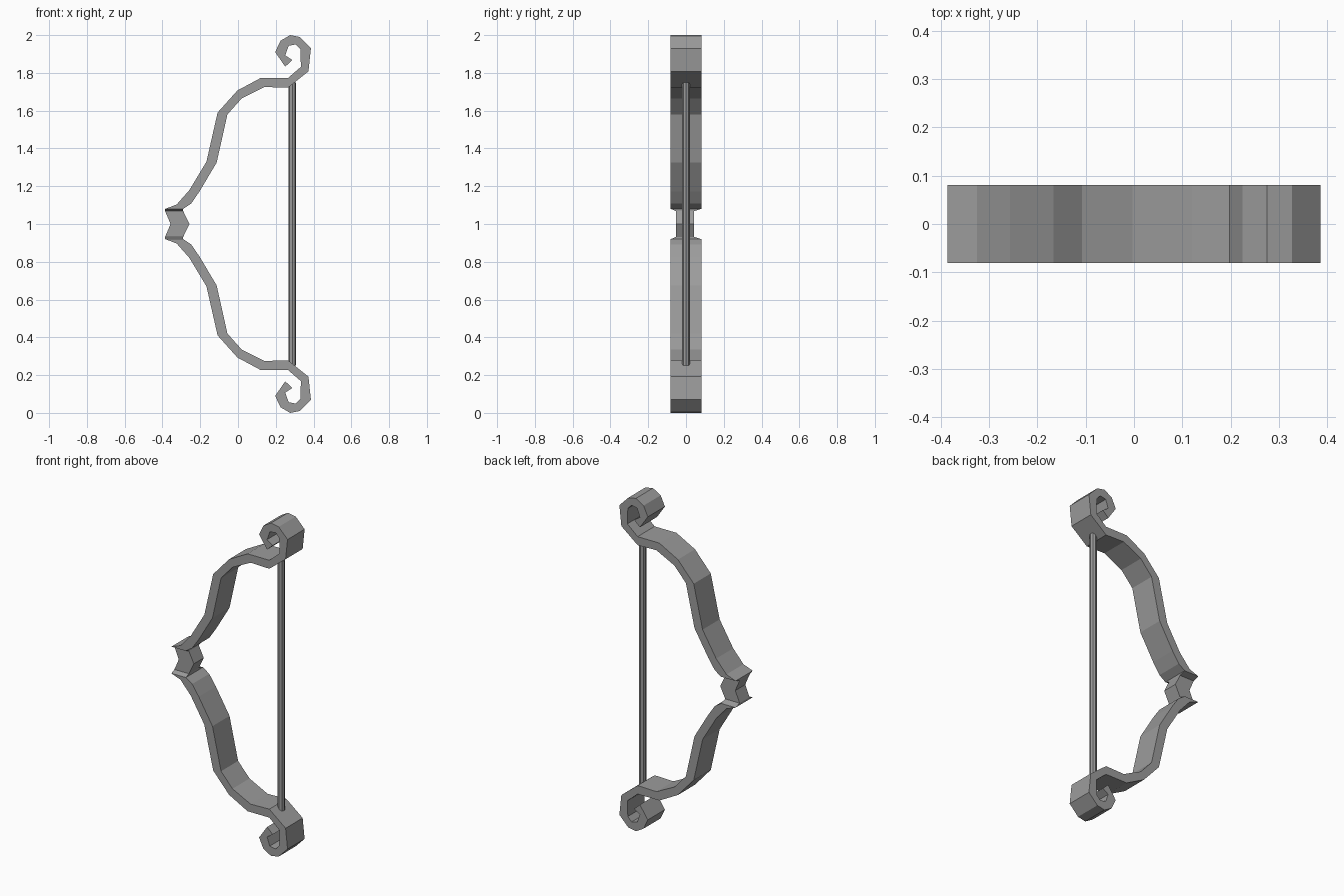
import bpy, bmesh

if "Cube" in bpy.data.objects:
    bpy.data.objects.remove(bpy.data.objects["Cube"])

grey = bpy.data.materials.new("grey")
grey.diffuse_color = (0.33, 0.33, 0.33, 1)
grey.use_nodes = True
grey.node_tree.nodes["Principled BSDF"].inputs["Base Color"].default_value = grey.diffuse_color

DEPTH = 0.081   # half depth of the limbs


def finish(bm, name):
    bmesh.ops.recalc_face_normals(bm, faces=bm.faces)
    mesh = bpy.data.meshes.new(name)
    bm.to_mesh(mesh)
    bm.free()
    mesh.materials.append(grey)
    obj = bpy.data.objects.new(name, mesh)
    bpy.context.collection.objects.link(obj)
    return obj


# Limb profile (x, z): outer edge from grip to curl, then spiral, then inner edge
LIMB = [
    (-0.386, 1.08), (-0.325, 1.103), (-0.257, 1.18), (-0.167, 1.33),
    (-0.108, 1.59), (-0.003, 1.707), (0.12, 1.773), (0.265, 1.773),
    (0.333, 1.832), (0.330, 1.925), (0.305, 1.951), (0.268, 1.943),
    (0.250, 1.893), (0.288, 1.868), (0.250, 1.833), (0.197, 1.91),
    (0.225, 1.97), (0.276, 2.0), (0.327, 1.99), (0.386, 1.93),
    (0.373, 1.808), (0.265, 1.722), (0.14, 1.725), (0.02, 1.665),
    (-0.056, 1.58), (-0.113, 1.325), (-0.204, 1.172), (-0.248, 1.108),
    (-0.29, 1.08),
]


def limb(name, flip):
    bm = bmesh.new()
    verts = [bm.verts.new((x, -DEPTH, 2 - z if flip else z)) for x, z in LIMB]
    face = bm.faces.new(verts)
    ext = bmesh.ops.extrude_face_region(bm, geom=[face])
    moved = [g for g in ext["geom"] if isinstance(g, bmesh.types.BMVert)]
    bmesh.ops.translate(bm, verts=moved, vec=(0, 2 * DEPTH, 0))
    return finish(bm, name)


limb("upper_limb", False)
limb("lower_limb", True)

# Grip: stacked rectangles (z, x0, x1, y0, y1), narrow between the limb ends
LAYERS = [
    (0.92, -0.386, -0.29, -DEPTH, DEPTH),
    (0.932, -0.386, -0.29, -0.052, 0.042),
    (1.0, -0.357, -0.257, -0.052, 0.042),
    (1.068, -0.386, -0.29, -0.052, 0.042),
    (1.08, -0.386, -0.29, -DEPTH, DEPTH),
]
bm = bmesh.new()
rings = [[bm.verts.new(p) for p in ((a, c, z), (b, c, z), (b, d, z), (a, d, z))]
         for z, a, b, c, d in LAYERS]
for low, high in zip(rings, rings[1:]):
    for i in range(4):
        j = (i + 1) % 4
        bm.faces.new((low[i], low[j], high[j], high[i]))
finish(bm, "grip")

# Bowstring
bpy.ops.mesh.primitive_cylinder_add(vertices=8, radius=0.02, depth=1.5,
                                    location=(0.288, 0, 1.0))
string = bpy.context.object
string.name = "bowstring"
string.data.materials.append(grey)
